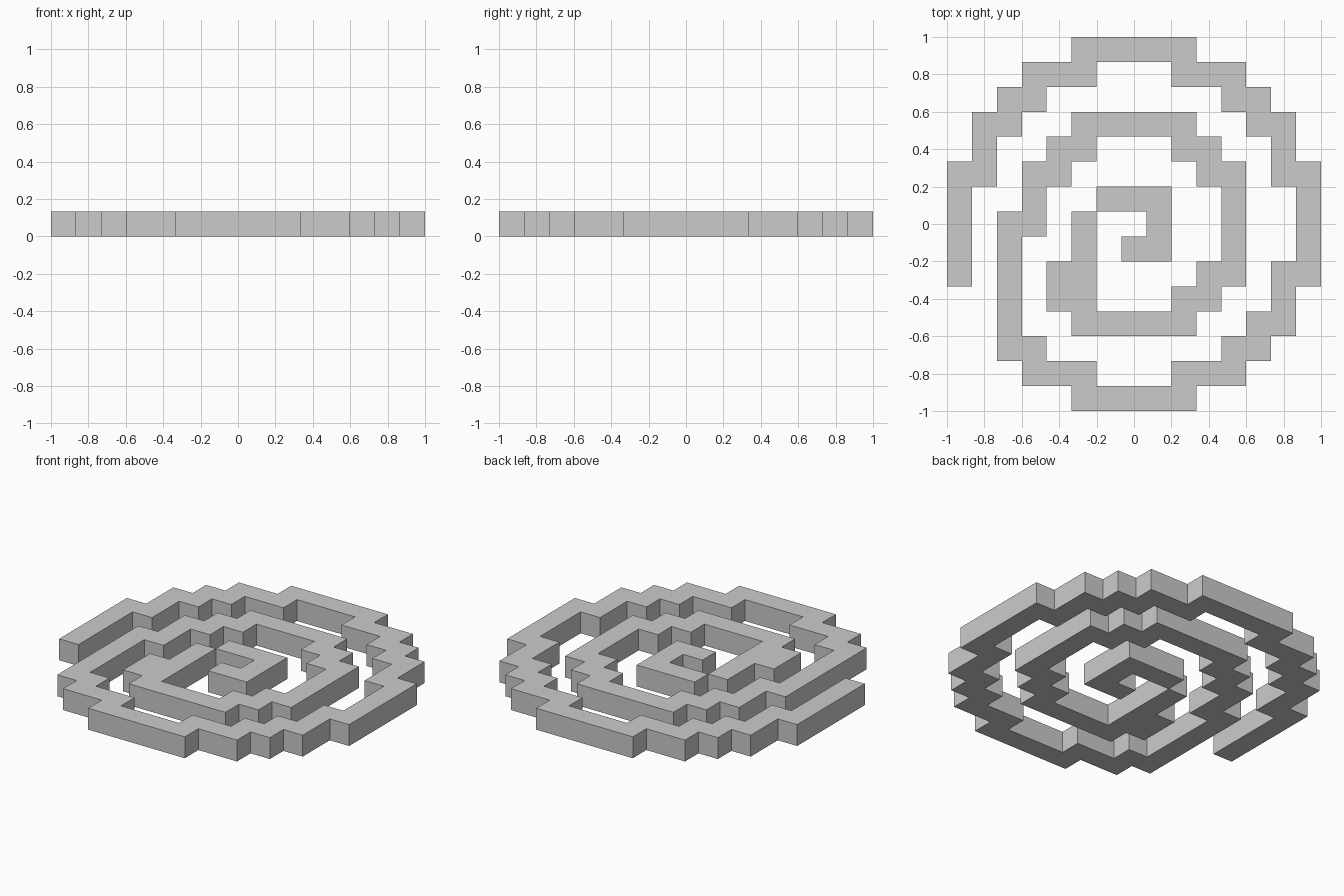
import bpy, bmesh

if "Cube" in bpy.data.objects:
    bpy.data.objects.remove(bpy.data.objects["Cube"])

CELL = 2 / 15          # one square of the 15 x 15 plan
STEP = {"U": (0, 1), "D": (0, -1), "L": (-1, 0), "R": (1, 0)}


def walk(start, moves):
    """Grid squares visited by moves such as 'U4 R1'."""
    x, y = start
    cells = [(x, y)]
    for move in moves.split():
        dx, dy = STEP[move[0]]
        for _ in range(int(move[1:])):
            x, y = x + dx, y + dy
            cells.append((x, y))
    return dict.fromkeys(cells)


def stepped_wall(name, cells):
    """Fill the squares, merge them to one flat outline and raise it one cell."""
    bm = bmesh.new()
    corners = {}

    def corner(i, j):
        if (i, j) not in corners:
            corners[i, j] = bm.verts.new((i * CELL - 1, j * CELL - 1, 0))
        return corners[i, j]

    for i, j in cells:
        bm.faces.new([corner(i, j), corner(i + 1, j),
                      corner(i + 1, j + 1), corner(i, j + 1)])
    raised = bmesh.ops.extrude_face_region(bm, geom=bm.faces[:], use_keep_orig=True)
    top = [g for g in raised["geom"] if isinstance(g, bmesh.types.BMVert)]
    bmesh.ops.translate(bm, verts=top, vec=(0, 0, CELL))
    bmesh.ops.recalc_face_normals(bm, faces=bm.faces)
    bmesh.ops.dissolve_limit(bm, angle_limit=0.01, verts=bm.verts, edges=bm.edges)
    mesh = bpy.data.meshes.new(name)
    bm.to_mesh(mesh)
    bm.free()
    obj = bpy.data.objects.new(name, mesh)
    bpy.context.collection.objects.link(obj)


# Long outer arm, clockwise from its outer left end inwards
outer_turn = ("U4 R1 U2 R1 U1 R1 U1 R2 U1 R4 D1 R2 D1 R1 D1 R1 D2 R1 D4 "
              "L1 D2 L1 D1 L1 D1 L2 D1 L4 U1 L2 U1 L1 U5 ")
inner_turn = ("R1 U2 R1 U1 R1 U1 R4 D1 R1 D1 R1 D4 "
              "L1 D1 L1 D1 L4 U1 L1 U1 R1 U2")
stepped_wall("spiral_arm", walk((0, 5), outer_turn + inner_turn))

# Small hook at the centre, touching the arm only at a corner
stepped_wall("spiral_core", walk((6, 8), "R2 D2 L1"))
